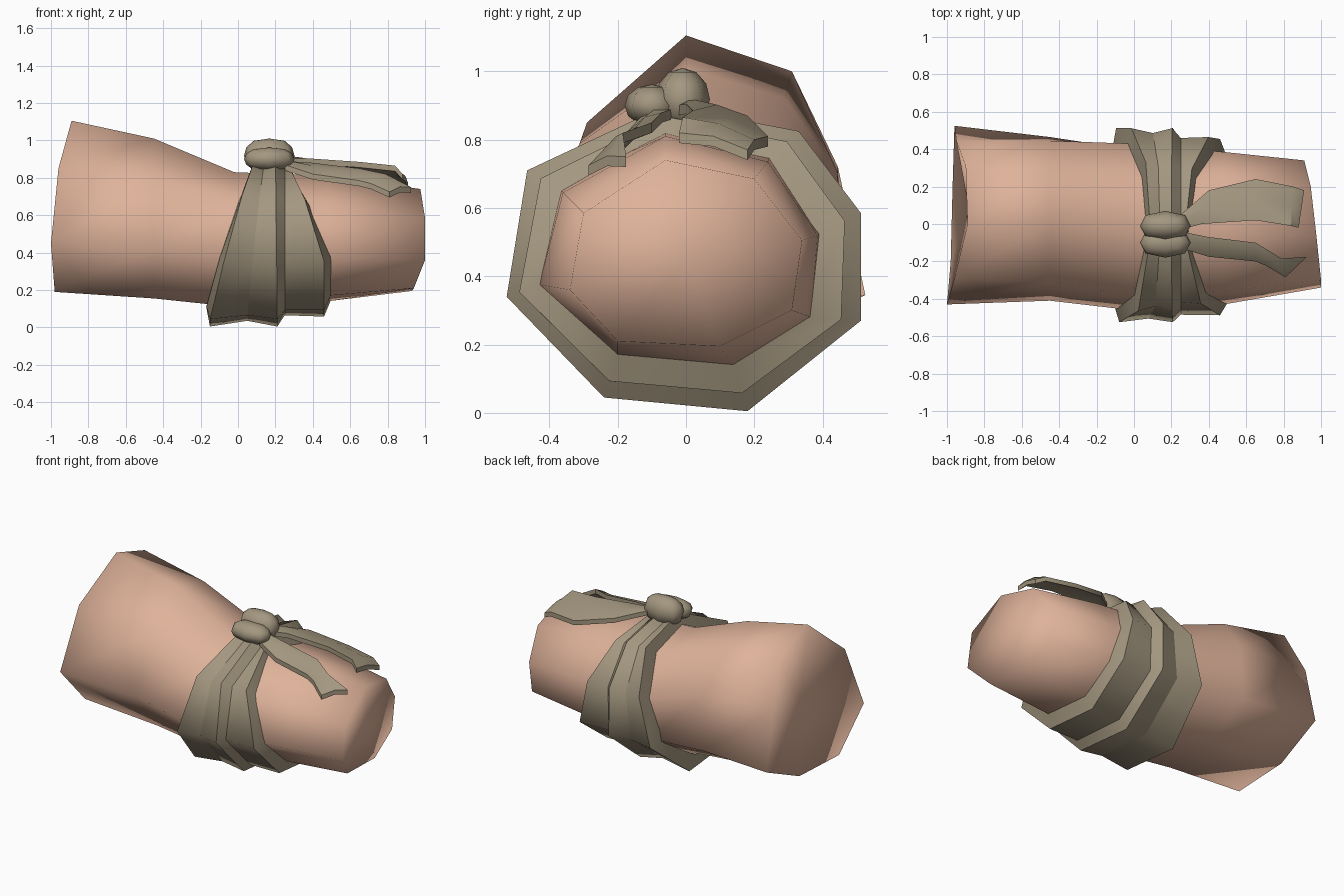
import bpy, bmesh, math
from mathutils import Vector

if "Cube" in bpy.data.objects:
    bpy.data.objects.remove(bpy.data.objects["Cube"])


def material(name, rgb):
    m = bpy.data.materials.new(name)
    m.diffuse_color = (*rgb, 1)
    m.use_nodes = True
    m.node_tree.nodes["Principled BSDF"].inputs["Base Color"].default_value = m.diffuse_color
    return m


cloth = material("peach cloth", (0.74, 0.45, 0.325))
sash = material("khaki sash", (0.37, 0.31, 0.215))


def finish(bm, name, mat, angle):
    bmesh.ops.recalc_face_normals(bm, faces=bm.faces[:])
    me = bpy.data.meshes.new(name)
    bm.to_mesh(me)
    bm.free()
    me.materials.append(mat)
    ob = bpy.data.objects.new(name, me)
    bpy.context.collection.objects.link(ob)
    bpy.ops.object.select_all(action='DESELECT')
    ob.select_set(True)
    bpy.context.view_layer.objects.active = ob
    bpy.ops.object.shade_smooth_by_angle(angle=math.radians(angle))
    return ob


def add_ring(bm, pts):
    return [bm.verts.new(p) for p in pts]


def bridge(bm, a, b):
    n = len(a)
    for i in range(n):
        bm.faces.new((a[i], a[(i + 1) % n], b[(i + 1) % n], b[i]))


def mean(pts):
    return sum(pts, Vector()) / len(pts)


def fan(bm, ring, point):
    c = bm.verts.new(point)
    for i in range(len(ring)):
        bm.faces.new((ring[i], ring[(i + 1) % len(ring)], c))


# Roll cross-sections (y, z), starting at the top and going towards +y
flare = [(0, 1.105), (.31, 1.0), (.445, .72), (.525, .345), (.2, .2), (-.2, .19), (-.43, .45), (-.29, .85)]
flare_x = [-.89, -.9, -.95, -.96, -.97, -.98, -1.0, -.96]
shoulder = [(0, 1.01), (.29, .92), (.445, .7), (.465, .33), (.17, .155), (-.2, .155), (-.41, .42), (-.31, .79)]
waist = [(-.06, .83), (.25, .77), (.43, .55), (.40, .27), (.15, .11), (-.22, .11), (-.46, .37), (-.38, .67)]
cuff = [(-.06, .81), (.24, .735), (.385, .52), (.365, .28), (.14, .14), (-.2, .17), (-.43, .375), (-.36, .645)]
end = [(-.06, .74), (.2, .685), (.34, .505), (.31, .30), (.1, .195), (-.2, .21), (-.34, .36), (-.3, .585)]
end_x = [.975, .945, .91, .91, .93, .94, 1.0, 1.0]

# Soft roll of cloth with a dished wide end and a flat narrow end
bm = bmesh.new()
left = [Vector((x, *p)) for x, p in zip(flare_x, flare)]
right = [Vector((x, *p)) for x, p in zip(end_x, end)]
sections = [left]
sections += [[Vector((x, *p)) for p in s] for x, s in ((-.45, shoulder), (-.02, waist), (.48, cuff))]
sections.append(right)
rings = [add_ring(bm, s) for s in sections]
for a, b in zip(rings, rings[1:]):
    bridge(bm, a, b)
fan(bm, rings[0], mean(left) + Vector((.07, 0, 0)))
fan(bm, rings[-1], mean(right))
finish(bm, "cloth_roll", cloth, 180)

# Pleated sash: gathered at the top under the knot, fanning out below
outer = [(-.06, .90), (.33, .825), (.512, .585), (.512, .27), (.18, .005), (-.24, .045), (-.525, .34), (-.465, .71)]
top_x = [.07, .09, .14, .20, .25, .27, .29]
low_x = [-.17, -.15, .05, .21, .25, .46, .5]
weight = [0, 1, .72, 1, .5, .6, -.1]
bm = bmesh.new()
rings = []
for k in range(7):
    pts = []
    for (yo, zo), (yw, zw), (yc, zc) in zip(outer, waist, cuff):
        # the right-hand pleat spreads sooner than the left-hand one
        drop = max(0, .88 - zo)
        f = min(1, drop / .84) ** .8 if k < 4 else min(1, drop / .52) ** .7
        x = top_x[k] + (low_x[k] - top_x[k]) * f
        t = max(0, min(1, x / .5))
        y, z = yw + (yc - yw) * t, zw + (zc - zw) * t
        pts.append(Vector((x, y + (yo - y) * weight[k], z + (zo - z) * weight[k])))
    rings.append(add_ring(bm, pts))
for a, b in zip(rings, rings[1:]):
    bridge(bm, a, b)
bridge(bm, rings[-1], rings[0])
# crisp folds run along the pleats only
for ring in rings:
    for i in range(len(ring)):
        bm.edges.get((ring[i], ring[(i + 1) % len(ring)])).smooth = False
finish(bm, "pleated_sash", sash, 100)

# Knot made of two soft, squarish lobes
for name, loc, size in (("knot_back_lobe", (.167, -.01, .918), (.135, .08, .092)),
                        ("knot_front_lobe", (.167, -.10, .9), (.135, .08, .062))):
    bm = bmesh.new()
    bmesh.ops.create_uvsphere(bm, u_segments=8, v_segments=6, radius=1)
    for v in bm.verts:
        v.co.x = math.copysign(abs(v.co.x) ** .7, v.co.x)
        v.co = Vector([c + d * s for c, d, s in zip(loc, v.co, size)])
    finish(bm, name, sash, 75)


# Sash tails: strips with a raised middle fold, given thickness
def tail(name, rows):
    bm = bmesh.new()
    strips = []
    for a, b in rows:
        a, b = Vector(a), Vector(b)
        mid = (a + b) / 2 + Vector((0, 0, .015))
        strips.append([(bm.verts.new(p), bm.verts.new(p - Vector((0, 0, .03)))) for p in (a, mid, b)])
    for s, t in zip(strips, strips[1:]):
        for i in range(2):
            for k in range(2):
                bm.faces.new((s[i][k], s[i + 1][k], t[i + 1][k], t[i][k]))
        for i in (0, 2):
            bm.faces.new((s[i][0], s[i][1], t[i][1], t[i][0]))
    for s in (strips[0], strips[-1]):
        for i in range(2):
            bm.faces.new((s[i][0], s[i + 1][0], s[i + 1][1], s[i][1]))
    finish(bm, name, sash, 30)


tail("back_tail", [((.25, .05, .91), (.25, -.03, .9)),
                   ((.40, .18, .87), (.36, .0, .905)),
                   ((.65, .24, .81), (.65, .02, .885)),
                   ((.85, .2, .80), (.84, -.01, .865)),
                   ((.91, .18, .77), (.88, -.02, .82))])
tail("front_tail", [((.25, -.04, .89), (.25, -.13, .87)),
                    ((.40, -.07, .88), (.40, -.175, .82)),
                    ((.65, -.10, .85), (.65, -.2, .785)),
                    ((.79, -.185, .82), (.71, -.225, .77)),
                    ((.925, -.175, .75), (.81, -.285, .725))])
